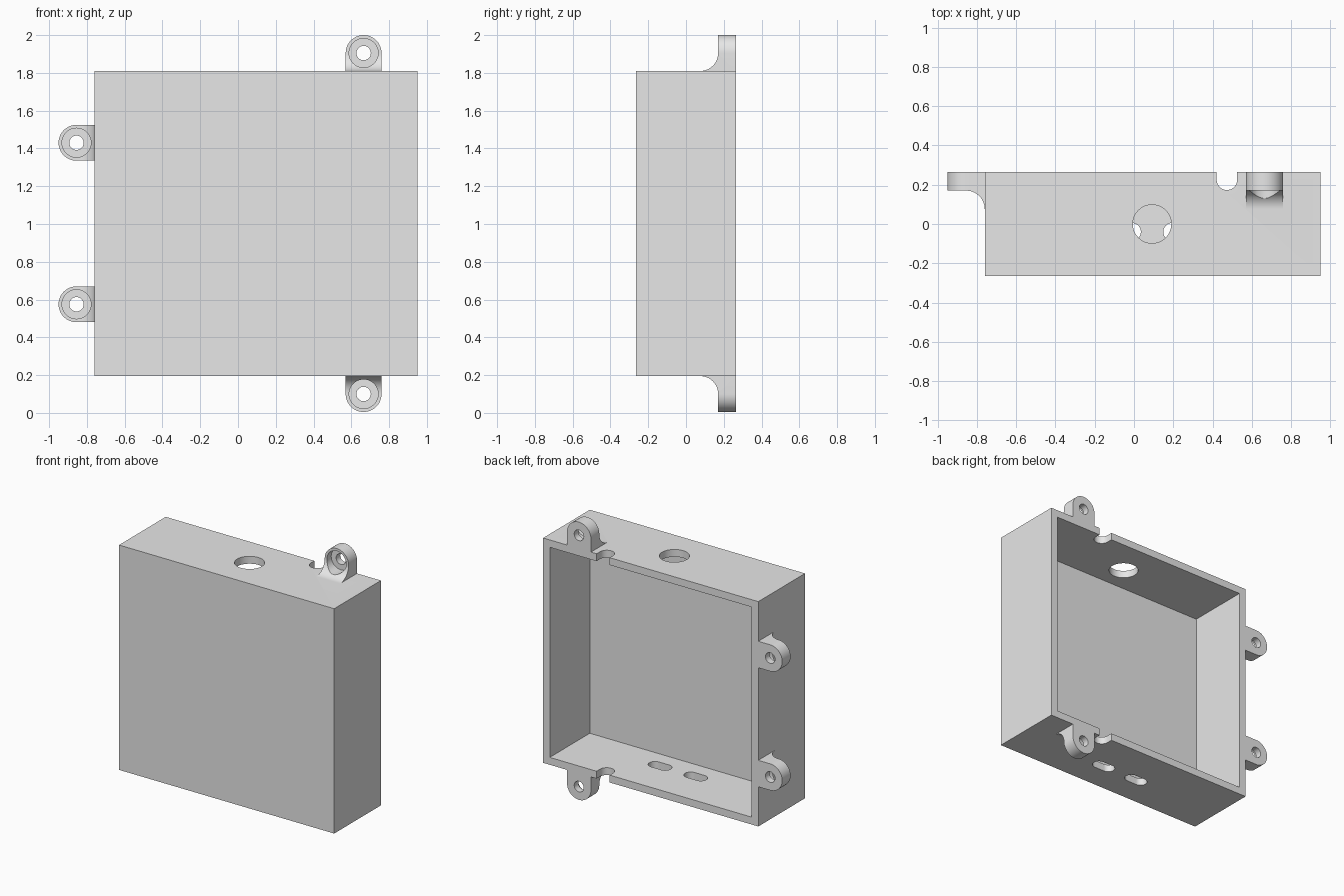
import bpy, bmesh
from math import cos, sin, pi
from mathutils import Vector

cube = bpy.data.objects.get("Cube")
if cube:
    bpy.data.objects.remove(cube, do_unlink=True)

# Single grey material
grey = bpy.data.materials.new("light_grey")
grey.use_nodes = True
grey.diffuse_color = (0.8, 0.8, 0.8, 1)
grey.node_tree.nodes["Principled BSDF"].inputs["Base Color"].default_value = (0.8, 0.8, 0.8, 1)

X0, X1, Z0, Z1, BACK = -0.76, 0.95, 0.195, 1.81, 0.265
WALL, FLOOR = 0.053, 0.076
MID_Z = (Z0 + Z1) / 2


def prism(name, points, sweep):
    """Closed solid: a planar outline swept along a vector."""
    bm = bmesh.new()
    face = bm.faces.new([bm.verts.new(p) for p in points])
    swept = bmesh.ops.extrude_face_region(bm, geom=[face])["geom"]
    moved = [g for g in swept if isinstance(g, bmesh.types.BMVert)]
    bmesh.ops.translate(bm, verts=moved, vec=sweep)
    bmesh.ops.recalc_face_normals(bm, faces=bm.faces)
    mesh = bpy.data.meshes.new(name)
    bm.to_mesh(mesh)
    bm.free()
    mesh.materials.append(grey)
    ob = bpy.data.objects.new(name, mesh)
    bpy.context.collection.objects.link(ob)
    return ob


def block(name, x0, x1, y0, y1, z0, z1):
    outline = [(x0, y0, z0), (x1, y0, z0), (x1, y0, z1), (x0, y0, z1)]
    return prism(name, outline, (0, y1 - y0, 0))


def arc(cu, cv, r, a0, a1, n=24):
    steps = [a0 + (a1 - a0) * i / n for i in range(n + 1)]
    return [(cu + r * cos(a), cv + r * sin(a)) for a in steps]


def capsule(cx, cy, half, r):
    return arc(cx + half, cy, r, -pi / 2, pi / 2) + arc(cx - half, cy, r, pi / 2, 3 * pi / 2)


def combine(target, tool, operation):
    mod = target.modifiers.new("combine", 'BOOLEAN')
    mod.operation, mod.solver, mod.object = operation, 'EXACT', tool
    bpy.context.view_layer.objects.active = target
    bpy.ops.object.modifier_apply(modifier=mod.name)
    bpy.data.objects.remove(tool, do_unlink=True)


def vertical_cut(outline, z0, z1):
    combine(case, prism("cutter", [(x, y, z0) for x, y in outline], (0, 0, z1 - z0)), 'DIFFERENCE')


# Open-backed case
case = block("enclosure_case", X0, X1, -BACK, BACK, Z0, Z1)
combine(case, block("cavity", X0 + WALL, X1 - WALL, FLOOR - BACK, BACK + 0.1,
                    Z0 + WALL, Z1 - WALL), 'DIFFERENCE')

# Round cable hole in the top, two slots in the bottom
vertical_cut(arc(0.092, 0, 0.098, 0, 2 * pi, 48)[:-1], MID_Z, Z1 + 0.1)
for slot_x in (-0.05, 0.234):
    vertical_cut(capsule(slot_x, -0.04, 0.04, 0.045), Z0 - 0.1, MID_Z)

# Rounded notch in the back rim, through top and bottom walls
notch = arc(0.473, 0.225, 0.052, pi, 2 * pi) + [(0.525, 0.4), (0.421, 0.4)]
vertical_cut(notch, Z0 - 0.1, Z1 + 0.1)

# Mounting lugs: rounded tab, fillet to the wall, counterbored screw hole
R, INSET, FRONT = 0.095, 0.02, 0.17


def mounting_lug(base_x, base_z, out):
    out = Vector((out[0], 0, out[1]))
    side = Vector((out.z, 0, -out.x))

    def place(u, v, y):
        return Vector((base_x, y, base_z)) + out * u + side * v

    outline = [(-INSET, -R)] + arc(R, 0, R, -pi / 2, pi / 2) + [(-INSET, R)]
    tab = prism("lug", [place(u, v, 0) for u, v in outline], (0, BACK, 0))
    profile = [(-INSET, BACK), (3 * R, BACK), (3 * R, FRONT)]
    profile += arc(R, FRONT - R, R, pi / 2, pi, 16) + [(-INSET, FRONT - R)]
    fillet = prism("fillet", [place(u, -2 * R, y) for u, y in profile], side * 4 * R)
    combine(tab, fillet, 'INTERSECT')
    for radius, y0, y1 in ((0.077, -0.1, 0.218), (0.038, 0.1, 0.4)):
        ring = arc(R, 0, radius, 0, 2 * pi, 48)[:-1]
        combine(tab, prism("bore", [place(u, v, y0) for u, v in ring], (0, y1 - y0, 0)), 'DIFFERENCE')
    combine(case, tab, 'UNION')


mounting_lug(0.665, Z1, (0, 1))
mounting_lug(0.665, Z0, (0, -1))
for lug_z in (0.575, 1.43):
    mounting_lug(X0, lug_z, (-1, 0))

# Smooth the curved walls, keep edges sharp
bpy.ops.object.select_all(action='DESELECT')
case.select_set(True)
bpy.context.view_layer.objects.active = case
bpy.ops.object.shade_smooth_by_angle()
